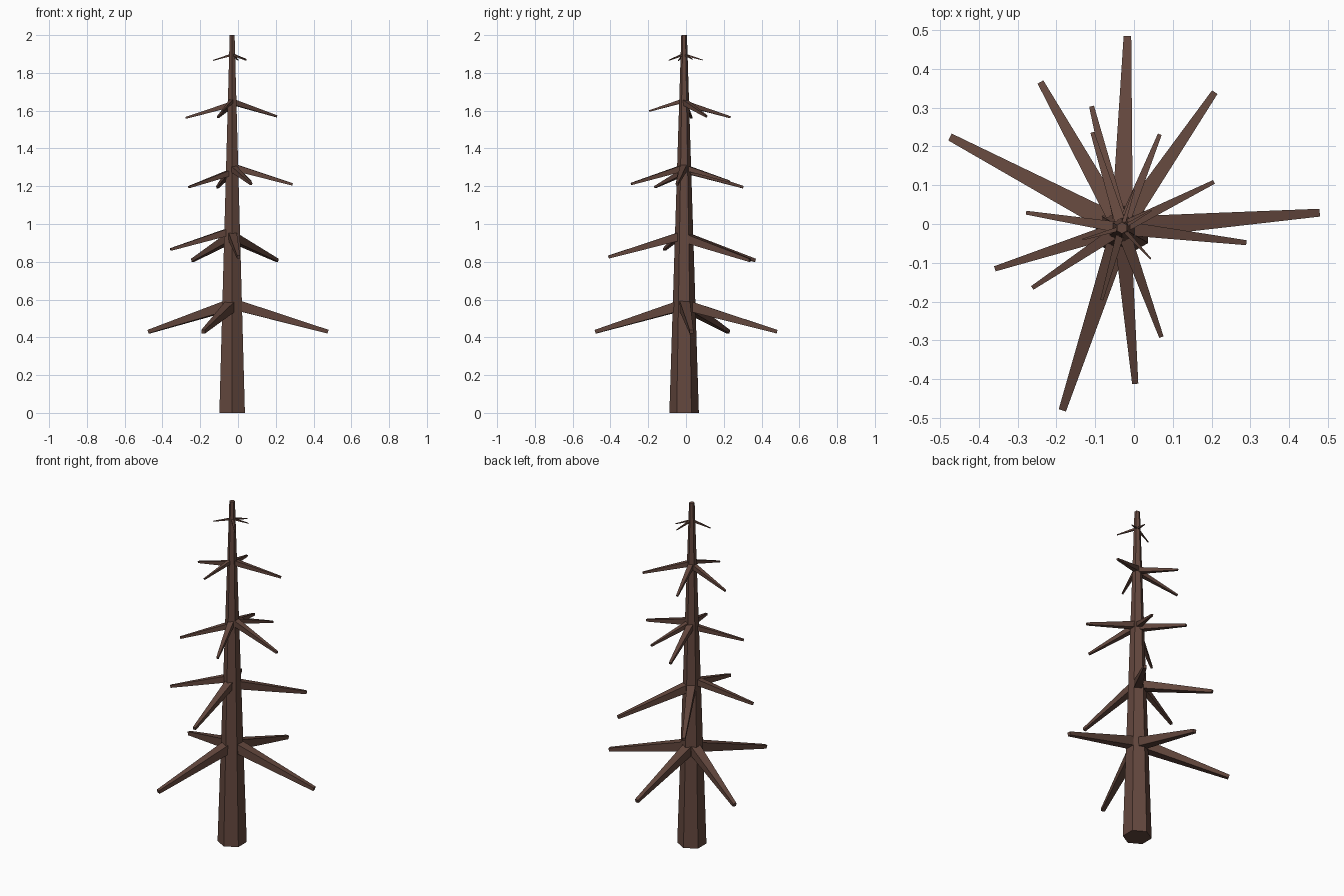
import bpy, bmesh, math
from mathutils import Matrix, Vector

if "Cube" in bpy.data.objects:
    bpy.data.objects.remove(bpy.data.objects["Cube"])

CX, CY = -0.031, -0.010   # trunk axis
SLOPE = 0.29              # branch droop per unit of reach

bark = bpy.data.materials.new("bark")
bark.diffuse_color = (0.125, 0.063, 0.047, 1)
bark.use_nodes = True
bark.node_tree.nodes["Principled BSDF"].inputs["Base Color"].default_value = bark.diffuse_color


def tapered(name, sides, r1, r2, length, matrix):
    """Flat-sided tapered bar starting at the matrix origin, along its z."""
    bm = bmesh.new()
    bmesh.ops.create_cone(bm, cap_ends=True, segments=sides, radius1=r1, radius2=r2,
                          depth=length, matrix=matrix @ Matrix.Translation((0, 0, length / 2)))
    mesh = bpy.data.meshes.new(name)
    bm.to_mesh(mesh)
    bm.free()
    mesh.materials.append(bark)
    obj = bpy.data.objects.new(name, mesh)
    bpy.context.collection.objects.link(obj)


# Six-sided trunk, with corners facing front and back
tapered("trunk", 6, 0.078, 0.015, 2.0, Matrix.Translation((CX, CY, 0)))

# Branch whorls from bottom to top: (tip x, tip y, tip z)
whorls = [
    [(0.476, 0.029, 0.43), (-0.017, 0.482, 0.43), (-0.472, 0.223, 0.43), (-0.184, -0.478, 0.43)],
    [(0.207, 0.338, 0.808), (-0.240, 0.364, 0.808), (-0.357, -0.115, 0.865), (0.003, -0.410, 0.825)],
    [(0.288, -0.048, 1.21), (0.070, -0.290, 1.212), (-0.261, -0.164, 1.195),
     (-0.109, 0.302, 1.195), (0.066, 0.230, 1.225)],
    [(-0.277, 0.029, 1.562), (0.205, 0.108, 1.57), (-0.083, -0.195, 1.598), (-0.107, 0.235, 1.565)],
    [(-0.132, -0.040, 1.866), (0.043, -0.090, 1.867), (0.045, 0.035, 1.872), (0.000, 0.088, 1.868)],
]

# Four-sided drooping branches rooted on the trunk axis
for tier, tips in enumerate(whorls, 1):
    for i, (x, y, z) in enumerate(tips, 1):
        dx, dy = x - CX, y - CY
        reach = math.hypot(dx, dy)
        root = Vector((CX, CY, z + SLOPE * reach))
        frame = (Matrix.Translation(root)
                 @ Matrix.Rotation(math.atan2(dy, dx), 4, 'Z')
                 @ Matrix.Rotation(math.pi / 2 + math.atan(SLOPE), 4, 'Y')
                 @ Matrix.Rotation(math.pi / 4, 4, 'Z'))
        length = reach * math.hypot(1, SLOPE)
        tapered(f"branch_tier{tier}_{i}", 4, 0.08 * reach, 0.028 * reach, length, frame)
